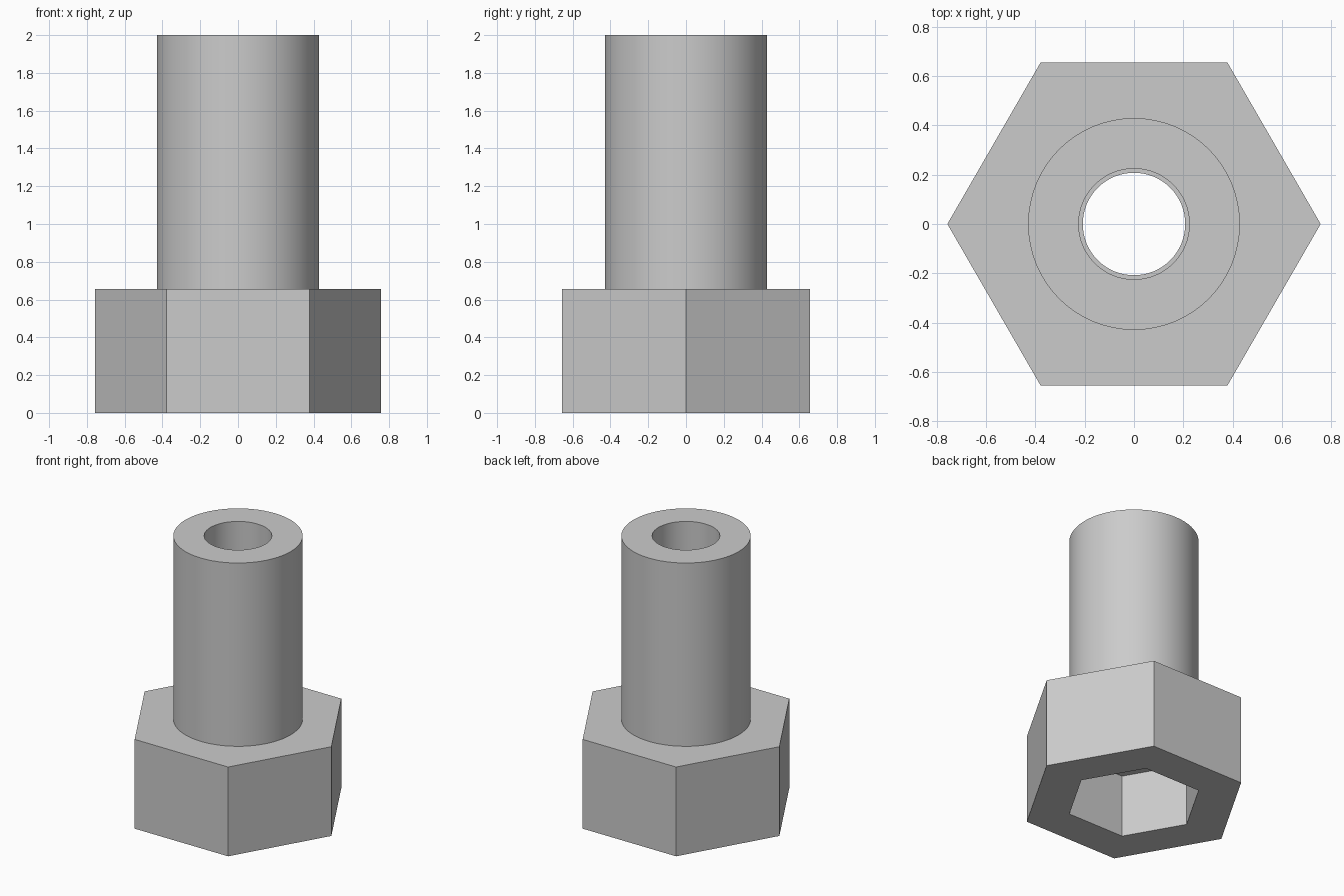
import bpy
import bmesh
from math import cos, sin, tau, radians

cube = bpy.data.objects.get("Cube")
if cube:
    bpy.data.objects.remove(cube, do_unlink=True)

SEGMENTS = 64
HEAD_TOP = 0.655
SOCKET_TOP = 0.46
HEIGHT = 2.0

steel = bpy.data.materials.new("grey steel")
steel.use_nodes = True
steel.diffuse_color = (0.6, 0.6, 0.6, 1)
steel.node_tree.nodes["Principled BSDF"].inputs["Base Color"].default_value = (0.6, 0.6, 0.6, 1)

bm = bmesh.new()


def ring(sides, radius, z):
    """Closed polygon loop; returns its vertices and edges."""
    verts = [bm.verts.new((radius * cos(tau * i / sides), radius * sin(tau * i / sides), z))
             for i in range(sides)]
    edges = [bm.edges.new((verts[i], verts[(i + 1) % sides])) for i in range(sides)]
    return verts, edges


def wall(low, high):
    """Side faces between two loops with the same number of sides."""
    a, b = low[0], high[0]
    for i in range(len(a)):
        j = (i + 1) % len(a)
        bm.faces.new((a[i], a[j], b[j], b[i]))


def flat_ring(outer, inner):
    """Level face with a hole in it."""
    bmesh.ops.triangle_fill(bm, edges=outer[1] + inner[1], use_beauty=True)


# Hexagonal head
head_low, head_high = ring(6, 0.758, 0), ring(6, 0.758, HEAD_TOP)
# Hexagonal socket in the underside
socket_low, socket_high = ring(6, 0.457, 0), ring(6, 0.457, SOCKET_TOP)
# Round shank
shank_low, shank_high = ring(SEGMENTS, 0.43, HEAD_TOP), ring(SEGMENTS, 0.43, HEIGHT)
# Through bore, slightly narrower inside the head
narrow_low, narrow_high = ring(SEGMENTS, 0.208, SOCKET_TOP), ring(SEGMENTS, 0.208, HEAD_TOP)
bore_low, bore_high = ring(SEGMENTS, 0.225, HEAD_TOP), ring(SEGMENTS, 0.225, HEIGHT)

for low, high in ((head_low, head_high), (socket_low, socket_high), (shank_low, shank_high),
                  (narrow_low, narrow_high), (bore_low, bore_high)):
    wall(low, high)

for outer, inner in ((head_low, socket_low), (socket_high, narrow_low), (head_high, shank_low),
                     (bore_low, narrow_high), (shank_high, bore_high)):
    flat_ring(outer, inner)

bmesh.ops.recalc_face_normals(bm, faces=bm.faces[:])

mesh = bpy.data.meshes.new("hollow_hex_bolt")
bm.to_mesh(mesh)
bm.free()
mesh.materials.append(steel)
bolt = bpy.data.objects.new("hollow_hex_bolt", mesh)
bpy.context.collection.objects.link(bolt)

# Smooth round walls, crisp corners
bpy.ops.object.select_all(action="DESELECT")
bolt.select_set(True)
bpy.context.view_layer.objects.active = bolt
bpy.ops.object.shade_smooth_by_angle(angle=radians(30))
